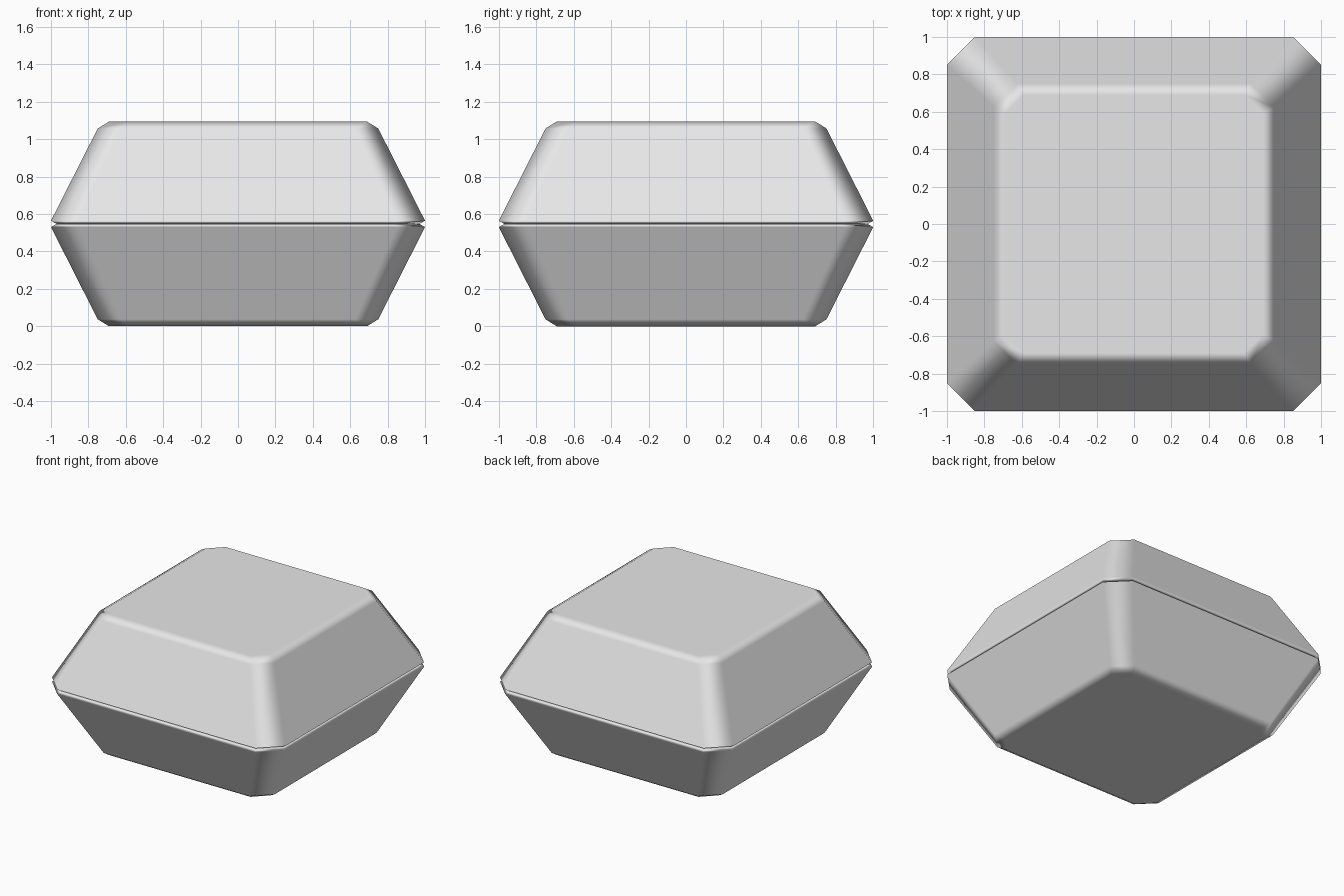
import bpy
import bmesh

cube = bpy.data.objects.get("Cube")
if cube:
    bpy.data.objects.remove(cube, do_unlink=True)

MID = 0.547  # height of the seam

grey = bpy.data.materials.new("plain grey")
grey.use_nodes = True
grey.diffuse_color = (0.8, 0.8, 0.8, 1)
grey.node_tree.nodes["Principled BSDF"].inputs["Base Color"].default_value = (0.8, 0.8, 0.8, 1)

# Cross-sections from the seam outward: half width, corner cut, distance from seam
SECTIONS = [(0.97, 0.14, 0.0), (1.0, 0.15, 0.017), (0.75, 0.125, 0.51), (0.69, 0.10, MID)]


def ring(bm, half, cut, z):
    """Square outline with four cut corners."""
    s = half - cut
    corners = [(half, -s), (half, s), (s, half), (-s, half),
               (-half, s), (-half, -s), (-s, -half), (s, -half)]
    return [bm.verts.new((x, y, z)) for x, y in corners]


def make_half(name, side):
    """Closed tapered half, side +1 above the seam and -1 below it."""
    bm = bmesh.new()
    rings = [ring(bm, half, cut, MID + side * d) for half, cut, d in SECTIONS]
    for low, high in zip(rings, rings[1:]):
        for i in range(len(low)):
            j = (i + 1) % len(low)
            bm.faces.new((low[i], low[j], high[j], high[i]))
    bm.faces.new(rings[0])
    bm.faces.new(rings[-1])
    bmesh.ops.recalc_face_normals(bm, faces=bm.faces)
    for face in bm.faces:
        face.smooth = True
    mesh = bpy.data.meshes.new(name)
    bm.to_mesh(mesh)
    bm.free()
    mesh.materials.append(grey)
    obj = bpy.data.objects.new(name, mesh)
    bpy.context.collection.objects.link(obj)
    # Large faces stay flat while the narrow bevels blend between them
    weighted = obj.modifiers.new("flat faces", 'WEIGHTED_NORMAL')
    weighted.weight = 100
    return obj


make_half("upper_half", 1)
make_half("lower_half", -1)
